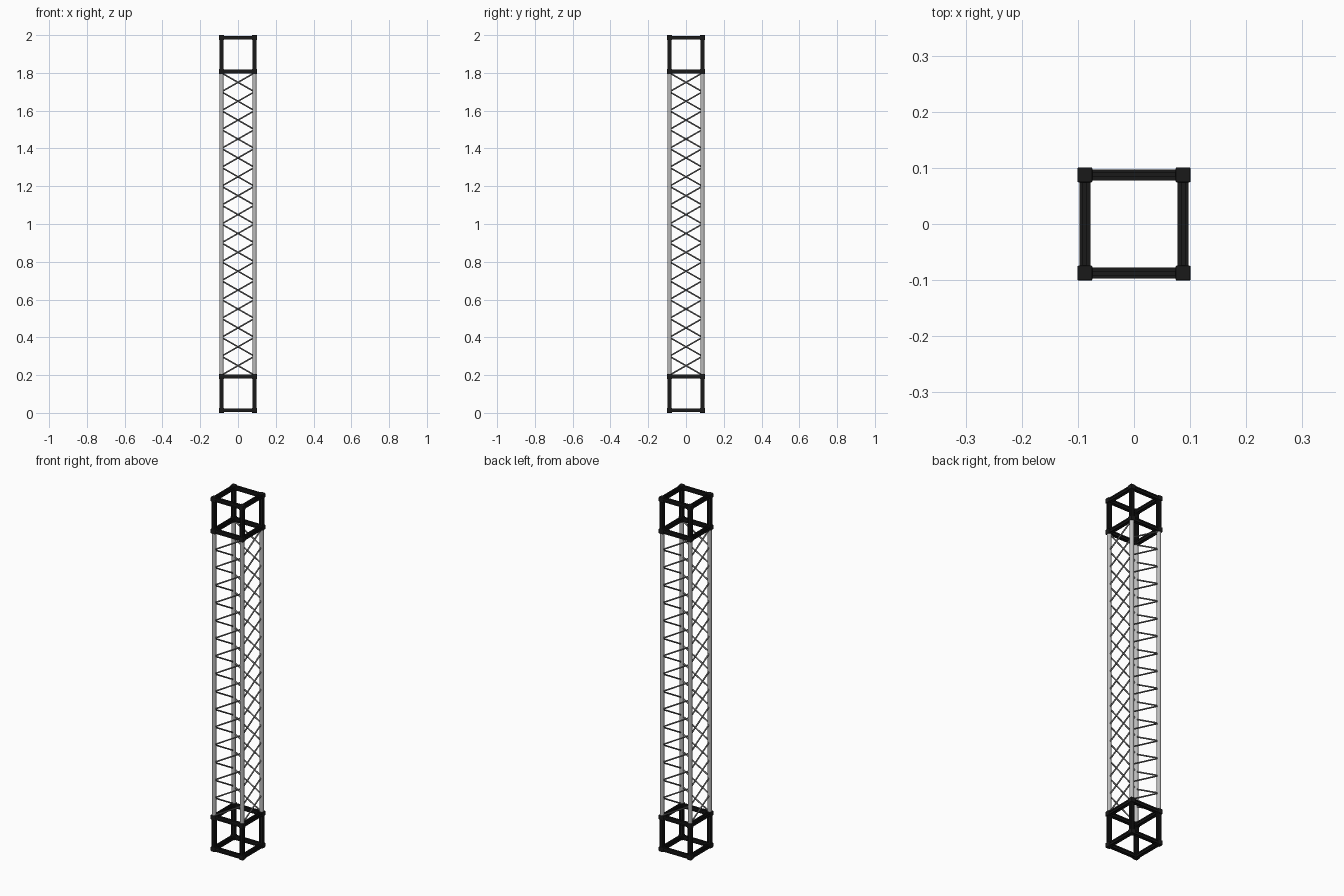
import bpy, math
from mathutils import Vector, Matrix

if "Cube" in bpy.data.objects:
    bpy.data.objects.remove(bpy.data.objects["Cube"])

C = 0.0875            # corner offset of posts and nodes
Z = [0.0135, 0.1925, 1.8075, 1.9865]   # node heights


def material(name, rgb):
    m = bpy.data.materials.new(name)
    m.diffuse_color = (*rgb, 1)
    m.use_nodes = True
    m.node_tree.nodes["Principled BSDF"].inputs["Base Color"].default_value = m.diffuse_color
    return m


BLACK = material("black", (0.01, 0.01, 0.01))
STEEL = material("steel", (0.5, 0.5, 0.5))
DARK = material("dark_steel", (0.2, 0.2, 0.2))


def prism(name, a, b, profile, mat, smooth=False):
    # Sweep a closed profile straight from a to b
    a, b = Vector(a), Vector(b)
    d = (b - a).normalized()
    u = Vector((0, 0, 1)) if abs(d.z) < 0.95 else Vector((1, 0, 0))
    u = (u - d * u.dot(d)).normalized()
    w = d.cross(u)
    n = len(profile)
    verts = [p + u * x + w * y for p in (a, b) for x, y in profile]
    faces = [(i, (i + 1) % n, n + (i + 1) % n, n + i) for i in range(n)]
    faces += [tuple(reversed(range(n))), tuple(range(n, 2 * n))]
    me = bpy.data.meshes.new(name)
    me.from_pydata(verts, [], faces)
    me.materials.append(mat)
    ob = bpy.data.objects.new(name, me)
    bpy.context.collection.objects.link(ob)
    if smooth:
        for f in me.polygons:
            f.use_smooth = len(f.vertices) == 4


def circle(r, n):
    return [(r * math.cos(2 * math.pi * i / n), r * math.sin(2 * math.pi * i / n)) for i in range(n)]


# Slotted square bar: one side repeated four times
S = 0.01
side = [(S, -S), (S, -0.003), (0.006, -0.003), (0.006, 0.003), (S, 0.003)]
slotted = []
for k in range(4):
    c, s = round(math.cos(k * math.pi / 2)), round(math.sin(k * math.pi / 2))
    slotted += [(c * x - s * y, s * x + c * y) for x, y in side]

corners = [(-C, -C), (C, -C), (C, C), (-C, C)]

# Corner nodes of both cages
for z in Z:
    for x, y in corners:
        bpy.ops.mesh.primitive_cube_add(size=0.027, location=(x, y, z))
        ob = bpy.context.object
        ob.name = "corner_node"
        ob.data.materials.append(BLACK)
        bev = ob.modifiers.new("bevel", "BEVEL")
        bev.width = 0.003
        bev.segments = 2

for i, (x, y) in enumerate(corners):
    x2, y2 = corners[(i + 1) % 4]
    # Cage bars, horizontal then vertical
    for z in Z:
        prism("cage_rail", (x, y, z), (x2, y2, z), slotted, BLACK)
    for z0, z1 in ((Z[0], Z[1]), (Z[2], Z[3])):
        prism("cage_upright", (x, y, z0), (x, y, z1), slotted, BLACK)
    # Long tower post
    prism("tower_post", (x, y, Z[1]), (x, y, Z[2]), circle(0.0115, 24), STEEL, True)
    # Parallel diagonals climbing the same way round on every face
    for k in range(16):
        z = 0.2 + 0.1 * k
        prism("brace", (x, y, z), (x2, y2, z + 0.1), circle(0.004, 12), DARK, True)
